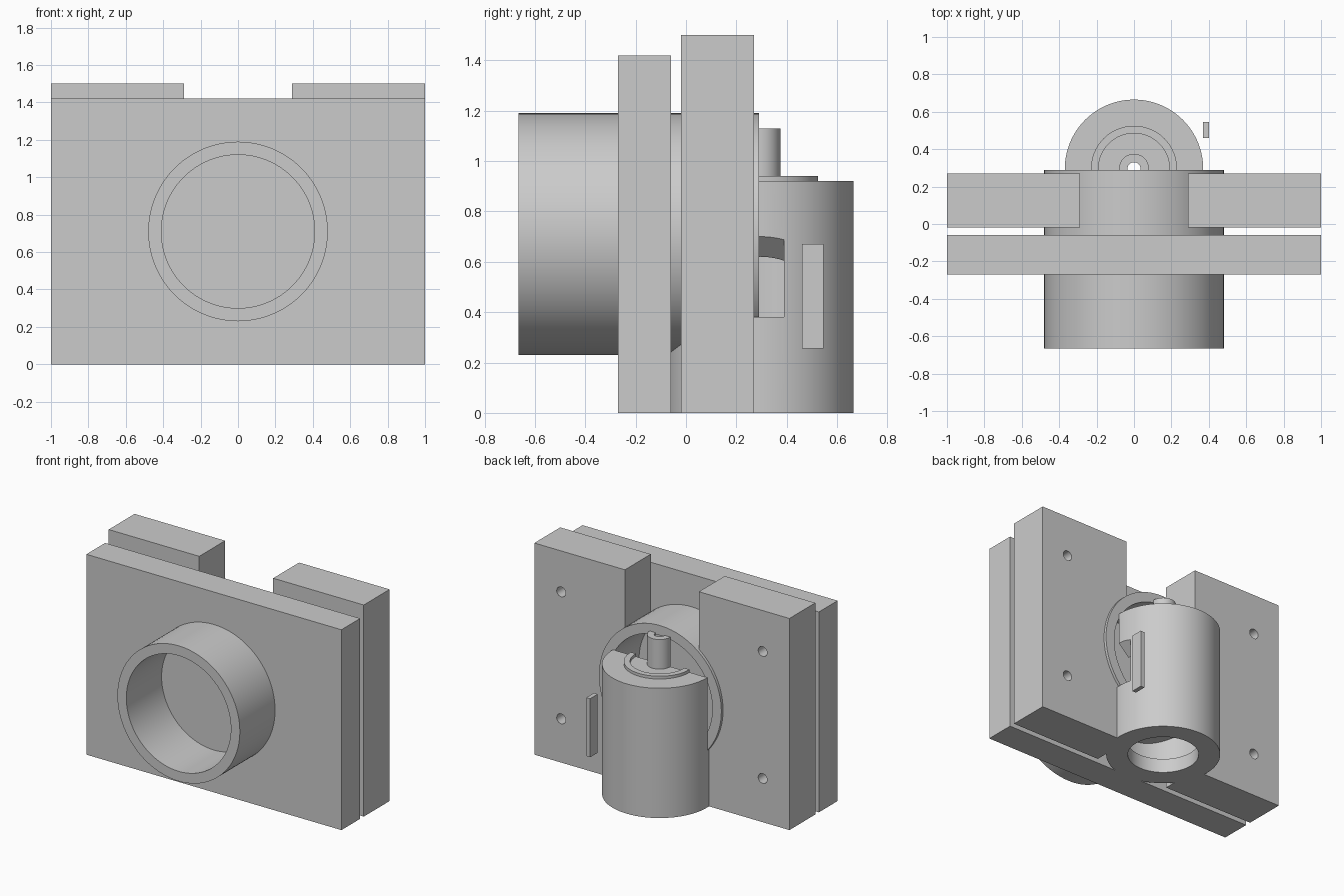
import bpy, bmesh, math
from mathutils import Vector, Matrix

if "Cube" in bpy.data.objects:
    bpy.data.objects.remove(bpy.data.objects["Cube"], do_unlink=True)

GREY = (0.6, 0.6, 0.6, 1)
mat = bpy.data.materials.new("plain grey")
mat.use_nodes = True
mat.diffuse_color = GREY
mat.node_tree.nodes["Principled BSDF"].inputs["Base Color"].default_value = GREY

AXIS_Z = 0.71      # height of the horizontal tube axis
BODY_Y = 0.295     # depth of the upright barrel axis


def finish(name, bm):
    bmesh.ops.recalc_face_normals(bm, faces=bm.faces)
    mesh = bpy.data.meshes.new(name)
    bm.to_mesh(mesh)
    bm.free()
    mesh.materials.append(mat)
    ob = bpy.data.objects.new(name, mesh)
    bpy.context.collection.objects.link(ob)
    return ob


def box(name, lo, hi):
    lo, hi = Vector(lo), Vector(hi)
    bm = bmesh.new()
    bmesh.ops.create_cube(bm, size=1)
    bmesh.ops.scale(bm, vec=hi - lo, verts=bm.verts)
    bmesh.ops.translate(bm, vec=(lo + hi) / 2, verts=bm.verts)
    return finish(name, bm)


def rod(name, x, z, r, y0, y1, steps=96):
    """Solid cylinder lying along y."""
    bm = bmesh.new()
    place = Matrix.Translation((x, (y0 + y1) / 2, z)) @ Matrix.Rotation(math.pi / 2, 4, 'X')
    bmesh.ops.create_cone(bm, cap_ends=True, segments=steps, radius1=r, radius2=r,
                          depth=y1 - y0, matrix=place)
    return finish(name, bm)


def lathe(name, profile, y, steps=96):
    """Closed (radius, z) profile turned about an upright axis."""
    bm = bmesh.new()
    vs = [bm.verts.new((r, y, z)) for r, z in profile]
    edges = [bm.edges.new((a, b)) for a, b in zip(vs, vs[1:] + vs[:1])]
    bmesh.ops.spin(bm, geom=vs + edges, cent=(0, y, 0), axis=(0, 0, 1),
                   angle=math.tau, steps=steps, use_merge=True)
    bmesh.ops.remove_doubles(bm, verts=bm.verts, dist=1e-5)
    return finish(name, bm)


def activate(ob):
    bpy.ops.object.select_all(action='DESELECT')
    ob.select_set(True)
    bpy.context.view_layer.objects.active = ob


def cut(ob, cutter):
    mod = ob.modifiers.new("cut", 'BOOLEAN')
    mod.operation, mod.solver, mod.object = 'DIFFERENCE', 'EXACT', cutter
    activate(ob)
    bpy.ops.object.modifier_apply(modifier=mod.name)
    bpy.data.objects.remove(cutter, do_unlink=True)


def bore():
    return rod("bore_cutter", 0, AXIS_Z, 0.41, -0.06, 0.29)


parts = []

# Front plate
parts.append(box("front_plate", (-1, -0.27, 0), (1, -0.06, 1.42)))

# Rear blocks with bolt holes, hollowed where the tube passes
for side, name in ((1, "left_rear_block"), (-1, "right_rear_block")):
    xs = sorted((side * 0.29, side))
    block = box(name, (xs[0], -0.02, 0), (xs[1], 0.27, 1.5))
    cut(block, bore())
    for z in (0.31, 1.21):
        cut(block, rod("bolt_cutter", side * 0.79, z, 0.035, -0.1, 0.4, 32))
    parts.append(block)

# Horizontal tube in front of and behind the plate
front_tube = rod("front_tube", 0, AXIS_Z, 0.48, -0.665, -0.27)
cut(front_tube, rod("bore_cutter", 0, AXIS_Z, 0.41, -0.8, -0.1))
rear_tube = rod("rear_tube", 0, AXIS_Z, 0.48, -0.06, 0.29)
cut(rear_tube, rod("bore_cutter", 0, AXIS_Z, 0.41, -0.2, 0.4))
parts += [front_tube, rear_tube]

# Upright hollow barrel with raised lip and hollow stem, opened towards the tube
barrel = lathe("barrel", [
    (0.23, 0), (0.37, 0), (0.37, 0.92), (0.23, 0.92), (0.23, 0.94), (0.19, 0.94),
    (0.19, 0.92), (0.08, 0.92), (0.08, 1.13), (0.035, 1.13), (0.035, 0.85),
    (0.29, 0.85), (0.29, 0.1), (0.23, 0.1)], BODY_Y)
cut(barrel, bore())

# Side window with a sloping top
bm = bmesh.new()
face = bm.faces.new([bm.verts.new((x, 0.2, z)) for x, z in
                     ((0.2, 0.38), (0.5, 0.38), (0.5, 0.83), (0.2, 0.53))])
out = bmesh.ops.extrude_face_region(bm, geom=[face])
bmesh.ops.translate(bm, vec=(0, 0.19, 0),
                    verts=[g for g in out["geom"] if isinstance(g, bmesh.types.BMVert)])
cut(barrel, finish("window_cutter", bm))
parts.append(barrel)

# Thin tab beside the barrel
parts.append(box("side_tab", (0.37, 0.46, 0.255), (0.4, 0.545, 0.67)))

for ob in parts:
    activate(ob)
    bpy.ops.object.shade_smooth_by_angle(angle=math.radians(30))
